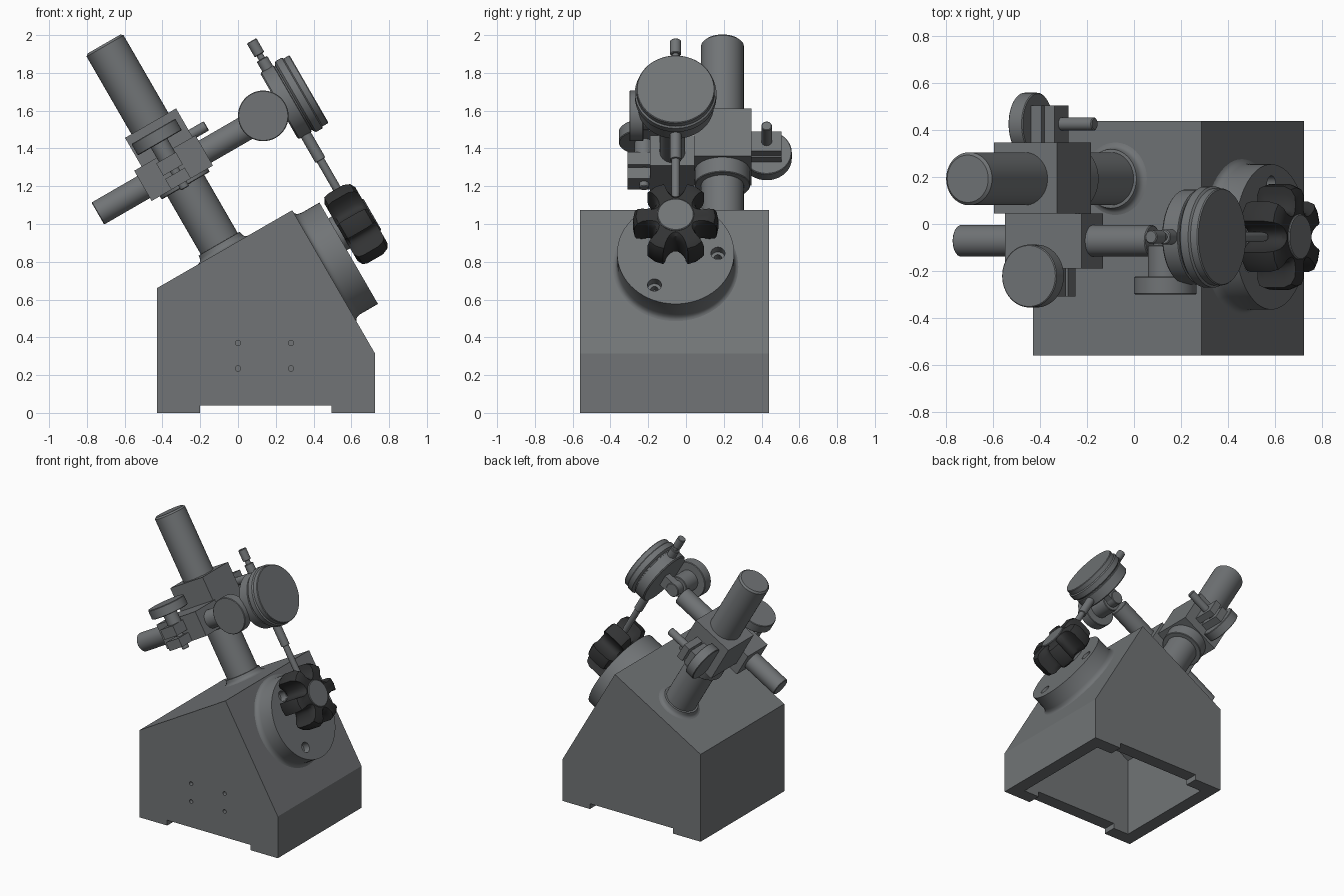
import bpy, bmesh
from math import sin, cos, pi, radians
from mathutils import Matrix, Vector

if "Cube" in bpy.data.objects:
    bpy.data.objects.remove(bpy.data.objects["Cube"])

# Everything above the base lives in a frame tilted 30 degrees: u along the rod, w along the column
TILT = Matrix.Rotation(radians(-30), 4, 'Y')
AXES = {'u': Matrix.Rotation(pi / 2, 4, 'Y'), 'y': Matrix.Rotation(-pi / 2, 4, 'X'), 'w': Matrix()}
CIRCLE = [(cos(2 * pi * i / 64), sin(2 * pi * i / 64)) for i in range(64)]


def material(name, colour):
    mat = bpy.data.materials.new(name)
    mat.diffuse_color = (*colour, 1)
    mat.use_nodes = True
    mat.node_tree.nodes["Principled BSDF"].inputs["Base Color"].default_value = mat.diffuse_color
    return mat


STEEL = material('grey_steel', (.165, .175, .182))
DARK = material('dark_steel', (.032, .033, .034))


def shade(ob):
    bpy.ops.object.select_all(action='DESELECT')
    ob.select_set(True)
    bpy.context.view_layer.objects.active = ob
    bpy.ops.object.shade_smooth_by_angle(angle=radians(30))


def finish(name, bm, matrix=Matrix(), mat=STEEL):
    bmesh.ops.transform(bm, matrix=matrix, verts=bm.verts)
    bmesh.ops.recalc_face_normals(bm, faces=bm.faces)
    me = bpy.data.meshes.new(name)
    bm.to_mesh(me)
    bm.free()
    me.materials.append(mat)
    ob = bpy.data.objects.new(name, me)
    bpy.context.collection.objects.link(ob)
    shade(ob)
    return ob


def loft(name, axis, centre, profile, outline=CIRCLE, tilt=TILT, mat=STEEL):
    """Stack scaled copies of an outline; profile = (scale, position along axis)."""
    bm = bmesh.new()
    rings = [[bm.verts.new((x * r, y * r, t)) for x, y in outline] for r, t in profile]
    n = len(outline)
    for a, b in zip(rings, rings[1:]):
        for i in range(n):
            bm.faces.new((a[i], a[(i + 1) % n], b[(i + 1) % n], b[i]))
    bm.faces.new(rings[0])
    bm.faces.new(rings[-1])
    return finish(name, bm, tilt @ Matrix.Translation(centre) @ AXES[axis], mat)


def rod(name, axis, centre, r, a, b, c=0.004, tilt=TILT):
    """Cylinder from a to b, with chamfer c at both ends unless c is 0."""
    profile = [(r - c, a), (r, a + c), (r, b - c), (r - c, b)] if c else [(r, a), (r, b)]
    return loft(name, axis, centre, profile, tilt=tilt)


def box(name, u, y, w):
    bm = bmesh.new()
    bmesh.ops.create_cube(bm, size=1)
    for v in bm.verts:
        v.co = Vector((u[v.co.x > 0], y[v.co.y > 0], w[v.co.z > 0]))
    return finish(name, bm, TILT)


def prism(name, pts, y0, y1):
    bm = bmesh.new()
    face = bm.faces.new([bm.verts.new((x, y0, z)) for x, z in pts])
    new = bmesh.ops.extrude_face_region(bm, geom=[face])['geom']
    bmesh.ops.translate(bm, vec=(0, y1 - y0, 0), verts=[g for g in new if isinstance(g, bmesh.types.BMVert)])
    bm.faces.ensure_lookup_table()
    if not any(abs(f.calc_center_median().y - y0) < 1e-5 for f in bm.faces):
        bm.faces.new([v for v in bm.verts if abs(v.co.y - y0) < 1e-5])
    return finish(name, bm)


def cut(ob, cutter):
    cutter.hide_render = True
    mod = ob.modifiers.new('cut', 'BOOLEAN')
    mod.operation, mod.solver, mod.object = 'DIFFERENCE', 'EXACT', cutter
    bpy.context.view_layer.objects.active = ob
    bpy.ops.object.modifier_apply(modifier='cut')
    bpy.data.objects.remove(cutter)
    shade(ob)


# Hollow wedge base with feet and four small holes in front
base = prism('base_housing', [(-.43, 0), (-.2, 0), (-.2, .04), (.495, .04), (.495, 0), (.725, 0),
                              (.725, .315), (.287, 1.073), (-.43, .66)], -.56, .44)
cut(base, prism('cavity', [(-.33, -.1), (.625, -.1), (.625, .277), (.246, .933), (-.33, .6)], -.46, .34))
for x in (0, .28):
    for z in (.235, .37):
        cut(base, rod('hole', 'y', (x, 0, z), .014, -.6, -.53, 0, Matrix()))

# Column with filleted foot
loft('column_foot', 'w', (.362, .193, 0), [(.155, .775), (.155, .786), (.144, .789), (.135, .795), (.129, .806),
                                           (.126, .825), (.113, .826)])
rod('column', 'w', (.362, .193, 0), .113, .8, 2.046, .012)

# Clamp block on the column: collar, split lug, hand knob
box('column_clamp', (.21, .522), (.045, .348), (1.27, 1.56))
rod('column_collar', 'w', (.362, .193, 0), .147, 1.18, 1.275)
for i, u in enumerate(((.335, .388), (.403, .452))):
    box(f'column_clamp_lug_{i}', u, (.34, .505), (1.34, 1.46))
rod('column_clamp_knob', 'u', (0, .427, 1.4), .133, .265, .335)
rod('column_clamp_screw', 'u', (0, .427, 1.4), .028, .33, .615)

# Clamp block on the cross rod
box('rod_clamp', (.165, .54), (-.19, .045), (1.2, 1.385))
for i, w in enumerate(((1.2, 1.265), (1.285, 1.36))):
    box(f'rod_clamp_lug_{i}', (.285, .405), (-.31, -.18), w)
rod('rod_clamp_knob', 'w', (.357, -.222, 0), .134, 1.445, 1.515)
rod('rod_clamp_screw', 'w', (.352, -.222, 0), .05, 1.355, 1.45)
rod('rod_clamp_screw_tip', 'w', (.352, -.222, 0), .025, 1.17, 1.36)
rod('cross_rod', 'u', (0, -.072, 1.285), .067, -.115, .835)

# Indicator holder: knob, stem and back lug of the dial
rod('holder_knob', 'y', (.902, 0, 1.295), .134, -.3, -.225)
rod('holder_stem', 'y', (.902, 0, 1.295), .075, -.23, -.09)
rod('holder_lug_eye', 'y', (.902, 0, 1.295), .05, -.095, -.025)
box('dial_back_lug', (.902, 1.01), (-.085, -.03), (1.25, 1.34))

# Dial indicator
loft('dial_case', 'u', (0, -.055, 1.297),
     [(.195, 1.0), (.203, 1.008), (.203, 1.08), (.196, 1.083), (.196, 1.09), (.205, 1.092), (.216, 1.102),
      (.216, 1.14), (.207, 1.147), (.207, 1.178), (.203, 1.183)])
PLUNGER = (1.047, -.055, 0)
rod('plunger_cap', 'w', PLUNGER, .029, 1.585, 1.67)
rod('plunger_neck', 'w', PLUNGER, .018, 1.54, 1.59, 0)
rod('plunger_collar', 'w', PLUNGER, .032, 1.47, 1.56)
loft('plunger_stem', 'w', PLUNGER, [(.01, .69), (.018, .7), (.022, .74), (.022, .94), (.03, .942), (.03, 1.12)])

# Work flange with fillet and three counterbored holes
flange = loft('work_flange', 'u', (0, -.055, .439), [(.345, .77), (.345, .781), (.334, .784), (.323, .79),
                                                     (.315, .80), (.31, .82), (.31, .93)])
for k in range(3):
    a = 2 * pi * k / 3
    c = (0, -.055 + .224 * cos(a), .439 + .224 * sin(a))
    cut(flange, rod('counterbore', 'u', c, .037, .88, 1, 0))
    cut(flange, rod('bolt_hole', 'u', c, .02, .84, .95, 0))

# Six-toothed workpiece on its arbor
rod('arbor', 'u', (0, -.055, .555), .097, .92, 1.142)
tooth = [(-30, .130), (-24, .133), (-19, .145), (-15, .165), (-13, .19), (-12.5, .222), (0, .226),
         (12.5, .222), (13, .19), (15, .165), (19, .145), (24, .133)]
star = [(r * cos(radians(a + 30 + 60 * k)), r * sin(radians(a + 30 + 60 * k)))
        for k in range(6) for a, r in tooth]
loft('toothed_workpiece', 'u', (0, -.055, .555),
     [(.82, .95), (.96, .965), (1, .99), (1, 1.085), (.93, 1.12), (.8, 1.135)], star, mat=DARK)
